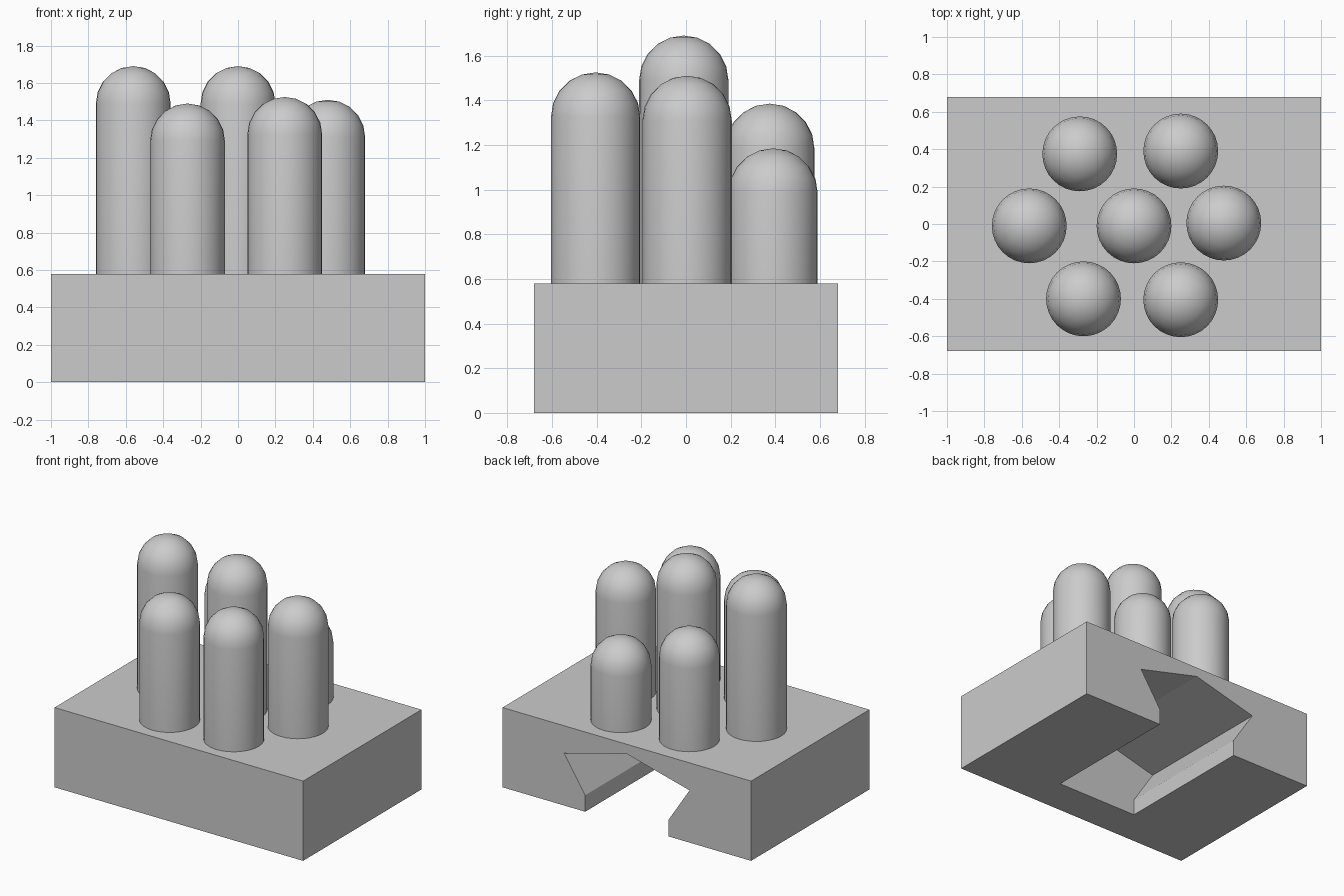
import bpy
import bmesh
import math

cube = bpy.data.objects.get("Cube")
if cube:
    bpy.data.objects.remove(cube, do_unlink=True)

grey = bpy.data.materials.new("plain_grey")
grey.use_nodes = True
COLOUR = (0.6, 0.6, 0.6, 1)
grey.diffuse_color = COLOUR
grey.node_tree.nodes["Principled BSDF"].inputs["Base Color"].default_value = COLOUR

BASE_TOP = 0.58
HALF_DEPTH = 0.68
RADIUS = 0.2


def make_object(name, bm):
    bmesh.ops.recalc_face_normals(bm, faces=bm.faces)
    mesh = bpy.data.meshes.new(name)
    bm.to_mesh(mesh)
    bm.free()
    mesh.materials.append(grey)
    obj = bpy.data.objects.new(name, mesh)
    bpy.context.collection.objects.link(obj)
    return obj


def extrude_along_y(name, outline, y0, y1):
    bm = bmesh.new()
    face = bm.faces.new([bm.verts.new((x, y0, z)) for x, z in outline])
    moved = bmesh.ops.extrude_face_region(bm, geom=[face])["geom"]
    verts = [v for v in moved if isinstance(v, bmesh.types.BMVert)]
    bmesh.ops.translate(bm, vec=(0, y1 - y0, 0), verts=verts)
    return make_object(name, bm)


def activate(obj):
    bpy.ops.object.select_all(action='DESELECT')
    obj.select_set(True)
    bpy.context.view_layer.objects.active = obj


# Rectangular base block
base = extrude_along_y("base_block", [(-1, 0), (1, 0), (1, BASE_TOP), (-1, BASE_TOP)],
                       -HALF_DEPTH, HALF_DEPTH)

# Undercut mounting slot, open at the back and underneath, closed at the front
half = [(0.335, -0.1), (0.335, 0.12), (0.505, 0.38)]
outline = half + [(0, 0.51)] + [(-x, z) for x, z in reversed(half)]
cutter = extrude_along_y("slot_cutter", outline, -0.4, HALF_DEPTH + 0.1)
cutter.hide_render = True
cut = base.modifiers.new("slot", 'BOOLEAN')
cut.operation = 'DIFFERENCE'
cut.solver = 'EXACT'
cut.object = cutter
activate(base)
bpy.ops.object.modifier_apply(modifier=cut.name)
bpy.data.objects.remove(cutter, do_unlink=True)


# Round-topped pegs, each a spun profile
def peg(name, x, y, top, rings=5, sides=32):
    centre = top - RADIUS
    profile = [(RADIUS, BASE_TOP - 0.02)]
    for i in range(rings + 1):
        a = math.pi / 2 * i / rings
        profile.append((RADIUS * math.cos(a), centre + RADIUS * math.sin(a)))
    bm = bmesh.new()
    verts = [bm.verts.new((r, 0, z)) for r, z in profile]
    edges = [bm.edges.new(pair) for pair in zip(verts, verts[1:])]
    bmesh.ops.spin(bm, geom=verts + edges, axis=(0, 0, 1), cent=(0, 0, 0),
                   angle=math.tau, steps=sides)
    bmesh.ops.remove_doubles(bm, verts=bm.verts, dist=0.0005)
    obj = make_object(name, bm)
    obj.location = (x, y, 0)
    activate(obj)
    bpy.ops.object.shade_smooth_by_angle(angle=math.radians(40))


peg("peg_front_right", -0.27, -0.40, 1.49)
peg("peg_front_left", 0.25, -0.405, 1.525)
peg("peg_middle_right", -0.56, -0.01, 1.69)
peg("peg_centre", 0, -0.01, 1.69)
peg("peg_middle_left", 0.48, 0.005, 1.51)
peg("peg_back_right", -0.29, 0.375, 1.385)
peg("peg_back_left", 0.25, 0.39, 1.185)
